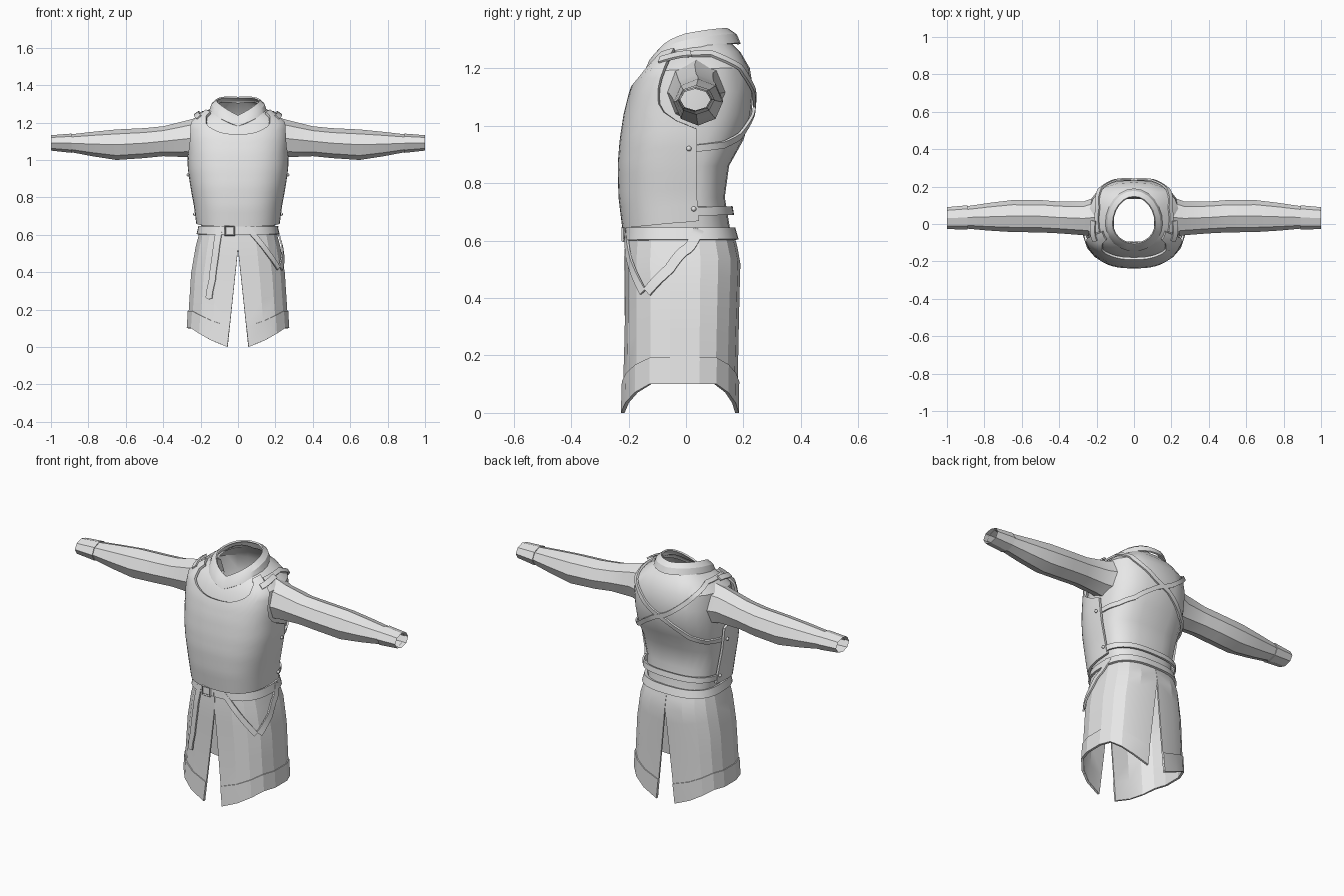
import bpy, bmesh, math
from mathutils import Vector

if "Cube" in bpy.data.objects:
    bpy.data.objects.remove(bpy.data.objects["Cube"], do_unlink=True)

mat = bpy.data.materials.new("plain grey")
mat.use_nodes = True
mat.diffuse_color = (0.8, 0.8, 0.8, 1)
mat.node_tree.nodes["Principled BSDF"].inputs["Base Color"].default_value = (0.8, 0.8, 0.8, 1)

# Garment sections: height, half width, front y, back y, tilt towards the nape
BODY = [(0, .27, -.215, .172, 0), (.2, .258, -.208, .174, 0), (.4, .245, -.203, .178, 0),
        (.54, .22, -.203, .182, 0), (.63, .195, -.195, .155, 0), (.75, .21, -.21, .135, 0),
        (.86, .23, -.213, .15, 0), (.95, .243, -.206, .2, 0), (1.04, .247, -.192, .228, 0),
        (1.12, .25, -.172, .235, 0), (1.19, .245, -.145, .222, .01), (1.235, .19, -.12, .19, .02),
        (1.27, .108, -.095, .14, .035)]
# Edge angle of the breastplate by height, cut in at the armhole
PLATE_EDGE = [(.64, 101), (1, 95), (1.03, 78), (1.08, 68), (1.15, 66), (1.22, 72), (1.26, 80)]


def interp(table, t):
    for lo, hi in zip(table, table[1:]):
        if t <= hi[0] or hi is table[-1]:
            k = max(0, min(1, (t - lo[0]) / (hi[0] - lo[0])))
            return [p + (q - p) * k for p, q in zip(lo[1:], hi[1:])]


def rounded(v):
    return math.copysign(abs(v) ** .75, v)


def surf(deg, z, off=0):
    """Point on the garment; 0 degrees is the front, 90 the left side."""
    rx, yf, yb, tilt = interp(BODY, z)
    s, c = math.sin(math.radians(deg)), math.cos(math.radians(deg))
    ry = (-yf if c > 0 else yb) + off
    lift = tilt * (.6 * abs(s) - c)
    return Vector(((rx + off) * rounded(s), -ry * rounded(c), z + lift))


def finish(ob, angle=28):
    ob.data.materials.append(mat)
    bpy.ops.object.select_all(action='DESELECT')
    ob.select_set(True)
    bpy.context.view_layer.objects.active = ob
    for m in list(ob.modifiers):
        bpy.ops.object.modifier_apply(modifier=m.name)
    bpy.ops.object.shade_smooth_by_angle(angle=math.radians(angle))
    return ob


def sheet(name, f, us, vs, thick=0, closed=False, mirror=False, angle=28):
    """Loft a sheet of quads through f(u, v)."""
    bm = bmesh.new()
    rows = [[bm.verts.new(f(u, v)) for u in us] for v in vs]
    n = len(us)
    for lo, hi in zip(rows, rows[1:]):
        for i in range(n if closed else n - 1):
            j = (i + 1) % n
            bm.faces.new((lo[i], lo[j], hi[j], hi[i]))
    me = bpy.data.meshes.new(name)
    bm.to_mesh(me)
    bm.free()
    ob = bpy.data.objects.new(name, me)
    bpy.context.collection.objects.link(ob)
    if thick:
        m = ob.modifiers.new("thickness", 'SOLIDIFY')
        m.thickness, m.offset = thick, 1
    if mirror:
        m = ob.modifiers.new("mirror", 'MIRROR')
        m.use_mirror_merge = False
    return finish(ob, angle)


def steps(a, b, n):
    return [a + (b - a) * i / n for i in range(n + 1)]


def strap(name, path, width, off=.004, thick=.01, pointed=False, mirror=False, n=24):
    """Flat ribbon following (angle, height) points over the garment."""
    table = [(i / (len(path) - 1), *p) for i, p in enumerate(path)]

    def f(t, side):
        a, z = interp(table, t)
        ahead, behind = interp(table, min(1, t + .01)), interp(table, max(0, t - .01))
        tangent = surf(*ahead, off) - surf(*behind, off)
        nrm = (surf(a + 2, z) - surf(a - 2, z)).cross(surf(a, z + .01) - surf(a, z - .01))
        w = width * (.15 if pointed and t == 1 else 1)
        return surf(a, z, off) + nrm.cross(tangent).normalized() * side * w
    return sheet(name, f, steps(0, 1, n), (-.5, .5), thick, mirror=mirror)


# Tunic body
sheet("tunic_body", surf, steps(0, 345, 23), [r[0] for r in BODY if r[0] > .6], closed=True)


# Split skirt, one half mirrored, with a raised hem band
def skirt_point(off):
    def f(u, v):
        hem = .1 * min(1, 3.2 * min(u, 1 - u))
        z = hem + v * (.64 - hem)
        gap = max(0, .055 * (1 - z / .52))
        start = math.degrees(math.asin((gap / interp(BODY, z)[0]) ** (4 / 3)))
        return surf(start + u * (180 - 2 * start), z, off)
    return f


sheet("skirt", skirt_point(0), steps(0, 1, 9), (0, .17, .35, .55, .7, .81, .9, 1), .008,
      mirror=True, angle=17)
sheet("hem_band", skirt_point(.004), steps(0, 1, 9), (0, .17), .009, mirror=True, angle=17)


# Breastplate with scooped neck and armholes
def plate_point(u, v):
    top = 1.135 + .115 * min(1, (abs(u) / .7) ** 2)
    low = .645 + .025 * abs(u) ** 2
    z = low + v * (top - low)
    return surf(u * interp(PLATE_EDGE, z)[0], z, .012)


sheet("breastplate", plate_point, steps(-1, 1, 28), steps(0, 1, 20), .013, angle=40)

# Neck collar: radius, front y, back y, front z, back z
COLLAR = [(0, .145, -.138, .182, 1.195, 1.27), (.5, .135, -.125, .17, 1.225, 1.3),
          (1, .11, -.1, .143, 1.25, 1.318)]


def collar_point(deg, v):
    rx, yf, yb, zf, zb = interp(COLLAR, v)
    s, c = math.sin(math.radians(deg)), math.cos(math.radians(deg))
    dip = .03 * (1 - abs(s)) if c > 0 else 0
    k = (1 - c) / 2
    return Vector((rx * s, yf * c if c > 0 else -yb * c, zf + (zb - zf) * k ** .7 + .01 * abs(s) - dip + .012))


sheet("collar", collar_point, steps(0, 345, 23), (0, .5, 1), .009, closed=True)

# Sleeves and cuffs: x, y range, z range
SLEEVE = [(.19, -.075, .15, 1, 1.235), (.27, -.06, .12, 1.015, 1.212), (.4, -.05, .12, 1.02, 1.18),
          (.5, -.045, .128, 1.01, 1.17), (.65, -.043, .128, 1, 1.163), (.78, -.035, .112, 1.02, 1.15),
          (.9, -.024, .094, 1.043, 1.136), (.98, -.02, .085, 1.053, 1.128)]
CUFF = [(.89, -.03, .1, 1.038, 1.141), (1, -.027, .09, 1.05, 1.132)]


def tube(table):
    def f(deg, x):
        y0, y1, z0, z1 = interp(table, x)
        a = math.radians(deg)
        return Vector((x, (y0 + y1) / 2 + (y1 - y0) / 2 * math.cos(a),
                       (z0 + z1) / 2 + (z1 - z0) / 2 * math.sin(a)))
    return f


for name, table in (("sleeves", SLEEVE), ("cuffs", CUFF)):
    sheet(name, tube(table), steps(0, 315, 7), [r[0] for r in table], closed=True, mirror=True, angle=32)
sheet("cuff_edges", lambda d, v: tube(CUFF)(d, .89).lerp(tube(SLEEVE)(d, .89), v),
      steps(0, 315, 7), (0, 1), closed=True, mirror=True)

# Waist belt, its hanging end and the weapon hangers
strap("waist_belt", [(0, .622), (360, .622)], .043, .008, .012, n=36)
strap("belt_end", [(-22, .63), (-23, .5), (-25, .36), (-28, .3), (-29, .255)], .036, .012, .008, pointed=True)
strap("front_hanger", [(10, .63), (22, .57), (36, .5), (53, .42)], .028, .012, .008)
strap("rear_hanger", [(100, .64), (92, .58), (80, .5), (58, .42)], .036, .012, .008)

# Back straps holding the breastplate
strap("lower_back_strap", [(98, .703), (262, .703)], .03, .012, .01)
strap("cross_straps", [(76, 1.235), (110, 1.23), (140, 1.19), (165, 1.12), (190, 1.03),
                       (212, .965), (235, .935), (264, .922)], .024, .003, .01, mirror=True, n=35)


# Rivets along the breastplate edges
def rivet(name, deg, z):
    bm = bmesh.new()
    bmesh.ops.create_uvsphere(bm, u_segments=8, v_segments=6, radius=.009)
    me = bpy.data.meshes.new(name)
    bm.to_mesh(me)
    bm.free()
    ob = bpy.data.objects.new(name, me)
    ob.location = surf(deg, z, .027)
    bpy.context.collection.objects.link(ob)
    finish(ob, 60)


for side, word in ((1, "left"), (-1, "right")):
    for part, deg, z in (("waist", 95, .71), ("chest", 91, .92), ("shoulder", 70, 1.225)):
        rivet(f"{word}_{part}_rivet", side * deg, z)
    # Shoulder buckle plate
    strap(f"{word}_shoulder_tab", [(side * 60, 1.225), (side * 92, 1.235)], .03, .026, .009, n=6)

# Belt buckle frame
bpy.ops.mesh.primitive_torus_add(major_segments=4, minor_segments=4, major_radius=.034, minor_radius=.006,
                                 location=(-.045, -.218, .622), rotation=(math.pi / 2, math.pi / 4, 0))
buckle = bpy.context.object
buckle.name = "belt_buckle"
finish(buckle)
